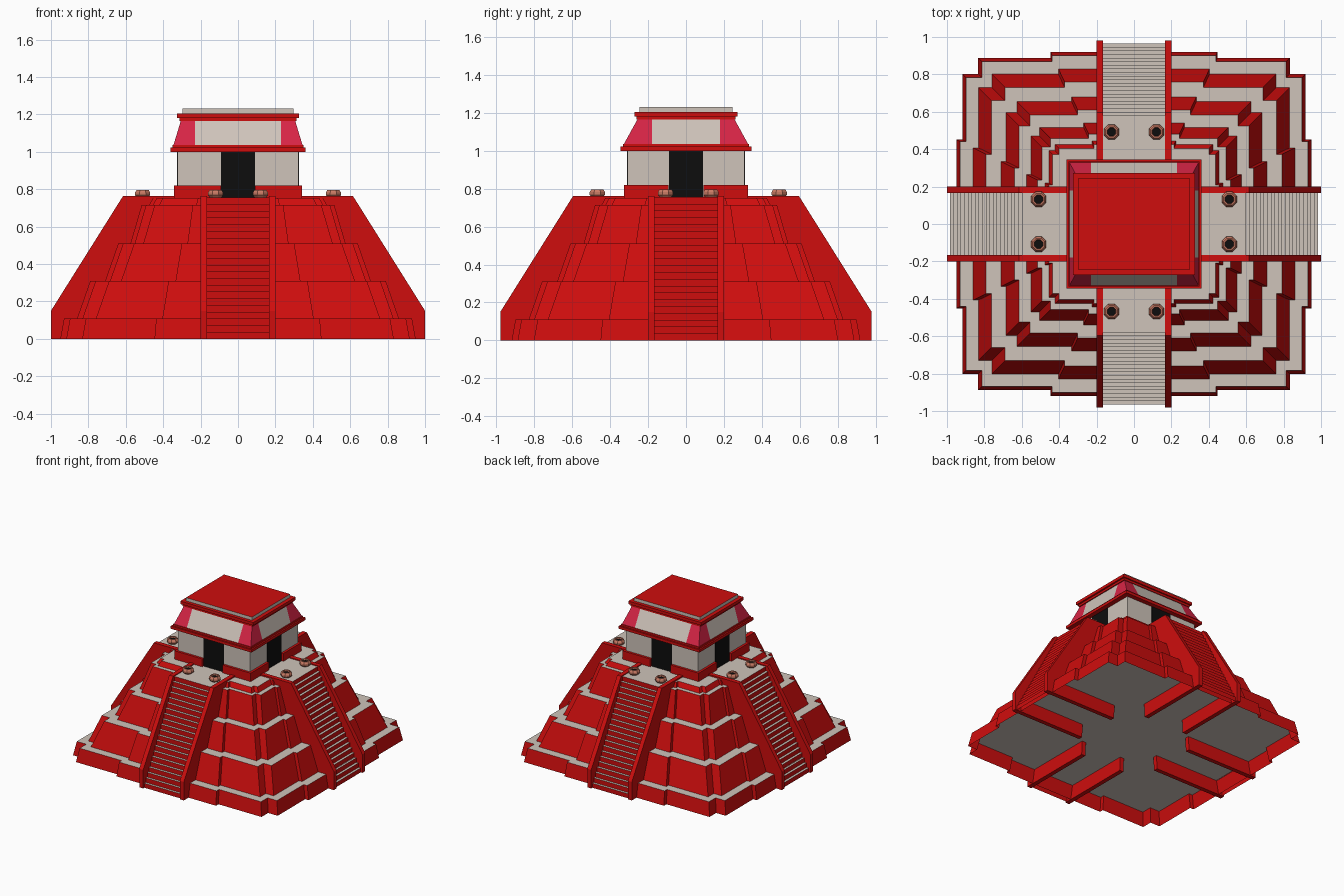
import bpy, bmesh, math
from mathutils import Matrix

if "Cube" in bpy.data.objects:
    bpy.data.objects.remove(bpy.data.objects["Cube"])


def material(name, rgb):
    m = bpy.data.materials.new(name)
    m.diffuse_color = (*rgb, 1)
    m.use_nodes = True
    m.node_tree.nodes["Principled BSDF"].inputs["Base Color"].default_value = m.diffuse_color
    return m


RED = material("temple red", (0.62, 0.004, 0.004))
CREAM = material("pale stone", (0.62, 0.55, 0.49))
CRIMSON = material("crimson paint", (0.68, 0.018, 0.06))
BLACK = material("black", (0.004, 0.004, 0.004))
CLAY = material("clay", (0.60, 0.20, 0.13))


def mesh_object(name, verts, faces, mats, ids=None, matrix=None):
    me = bpy.data.meshes.new(name)
    me.from_pydata(verts, [], faces)
    for m in mats:
        me.materials.append(m)
    if ids:
        for p, i in zip(me.polygons, ids):
            p.material_index = i
    if matrix:
        me.transform(matrix)
    ob = bpy.data.objects.new(name, me)
    bpy.context.collection.objects.link(ob)
    return ob


def loft(name, rings, side, top, bottom=True):
    """Skin horizontal rings of equal length; sides and top have own colours."""
    n = len(rings[0])
    verts = [v for r in rings for v in r]
    faces, ids = [], []
    for k in range(len(rings) - 1):
        for i in range(n):
            j = (i + 1) % n
            faces.append((k*n + i, k*n + j, (k+1)*n + j, (k+1)*n + i))
            ids.append(0)
    faces.append(tuple(range((len(rings) - 1) * n, len(rings) * n)))
    ids.append(1)
    if bottom:
        faces.append(tuple(reversed(range(n))))
        ids.append(0)
    return mesh_object(name, verts, faces, [side, top], ids)


def rect(x, y, z, cx=0, cy=0):
    return [(cx-x, cy-y, z), (cx+x, cy-y, z), (cx+x, cy+y, z), (cx-x, cy+y, z)]


def block(name, x, y, z0, z1, side, top=None, cx=0, cy=0):
    return loft(name, [rect(x, y, z0, cx, cy), rect(x, y, z1, cx, cy)], side, top or side)


# Terraces: battered walls, projecting middles and notched corners
def terrace_ring(X, Y, z, s, n):
    cx, cy = 0.47 * X, 0.49 * Y
    q = [(X, cy), (X-s, cy), (X-s, Y-s-n), (X-s-n, Y-s-n), (X-s-n, Y-s), (cx, Y-s), (cx, Y)]
    out = q + [(-x, y) for x, y in reversed(q)]
    out += [(-x, -y) for x, y in q] + [(x, -y) for x, y in reversed(q)]
    return [(x, y, z) for x, y in out]


TERRACES = [(0.0, 0.11, 0.95, 0.92, 0.02), (0.11, 0.31, 0.86, 0.83, 0.07),
            (0.31, 0.51, 0.71, 0.68, 0.07), (0.51, 0.715, 0.575, 0.54, 0.06),
            (0.715, 0.752, 0.475, 0.445, 0.02)]
for i, (z0, z1, X, Y, b) in enumerate(TERRACES):
    s, n = 0.032 - 0.003 * i, 0.085 - 0.013 * i
    loft(f"terrace_{i+1}", [terrace_ring(X, Y, z0, s, n),
                            terrace_ring(X-b, Y-b, z1, s, n)], RED, CREAM, bottom=False)

# Four stairways with balustrades and fire bowls
STEPS = 21
for k in range(4):
    rot = Matrix.Rotation(math.radians(90 * k), 4, 'Z')
    L = 1.0 if k % 2 == 0 else 0.98
    side = ("right", "back", "left", "front")[k]
    # steps: red risers, pale treads, then the landing
    r0, r1, ztop, w = L - 0.015, L - 0.40, 0.756, 0.168
    prof = [(r0, 0)]
    for i in range(STEPS):
        r = r0 + (r1 - r0) * i / (STEPS - 1)
        z = ztop * (i + 1) / STEPS
        rn = r0 + (r1 - r0) * (i + 1) / (STEPS - 1) if i < STEPS - 1 else 0.3
        prof += [(r, z), (rn, z)]
    verts = [(r, v, z) for r, z in prof for v in (-w, w)]
    faces = [(2*i, 2*i+1, 2*i+3, 2*i+2) for i in range(len(prof) - 1)]
    mesh_object(f"{side}_stairs", verts, faces, [RED, CREAM],
                [i % 2 for i in range(len(faces))], rot)
    # balustrades
    bal = [(0.36, 0), (L, 0), (L, 0.15), (L - 0.385, 0.763), (0.32, 0.763)]
    m = len(bal)
    for sgn in (-1, 1):
        lo, hi = sorted((sgn * 0.165, sgn * 0.2))
        verts = [(r, v, z) for v in (lo, hi) for r, z in bal]
        faces = [tuple(range(m)), tuple(reversed(range(m, 2*m)))]
        faces += [(i, i + m, (i+1) % m + m, (i+1) % m) for i in range(m)]
        mesh_object(f"{side}_balustrade", verts, faces, [RED], None, rot)
        # fire bowl: octagonal bulged ring with black hollow
        c = rot @ Matrix.Translation(((0.51 if k % 2 == 0 else 0.48), sgn * 0.12, 0))
        rings = [[(r * math.cos(math.radians(a + 22.5)), r * math.sin(math.radians(a + 22.5)), z)
                  for a in range(0, 360, 45)]
                 for r, z in ((0.032, 0.755), (0.044, 0.768), (0.044, 0.782),
                              (0.034, 0.797), (0.026, 0.797), (0.024, 0.785))]
        bowl = loft(f"{side}_fire_bowl", rings, CLAY, BLACK)
        bowl.data.transform(c @ Matrix.Translation((0, 0, 0)))
        bowl.location.y = 0.012

# Temple plinth corners, walls and doorways
for sx in (-1, 1):
    for sy in (-1, 1):
        block("plinth_corner", 0.125, 0.117, 0.75, 0.82, RED, None, sx * 0.217, sy * 0.21)
block("temple_walls", 0.323, 0.308, 0.75, 1.005, CREAM)
block("front_back_doorway", 0.09, 0.311, 0.75, 1.0, BLACK)
block("side_doorway", 0.326, 0.09, 0.75, 1.0, BLACK)

# Lower cornice in two courses
block("lower_cornice", 0.362, 0.345, 1.0, 1.022, RED)
block("lower_cornice_lip", 0.35, 0.333, 1.022, 1.036, RED)

# Sloped frieze: pale middle panels with crimson corners
bx, by, tx, ty = 0.345, 0.328, 0.305, 0.255
z0, z1 = 1.036, 1.168


def frieze_ring(x, y, z):
    fx, fy = 0.23, 0.18
    p = [(-x, -y), (-fx, -y), (fx, -y), (x, -y), (x, -fy), (x, fy),
         (x, y), (fx, y), (-fx, y), (-x, y), (-x, fy), (-x, -fy)]
    return [(a, b, z) for a, b in p]


frieze = loft("frieze", [frieze_ring(bx, by, z0), frieze_ring(tx, ty, z1)], CRIMSON, CREAM)
for i, p in enumerate(frieze.data.polygons):
    if i < 12:
        p.material_index = 1 if i % 3 == 1 else 0

# Upper cornice and roof
block("upper_cornice_lip", 0.314, 0.262, 1.165, 1.182, RED)
block("upper_cornice", 0.327, 0.272, 1.182, 1.206, RED)
block("roof", 0.296, 0.245, 1.206, 1.232, CREAM, RED)
